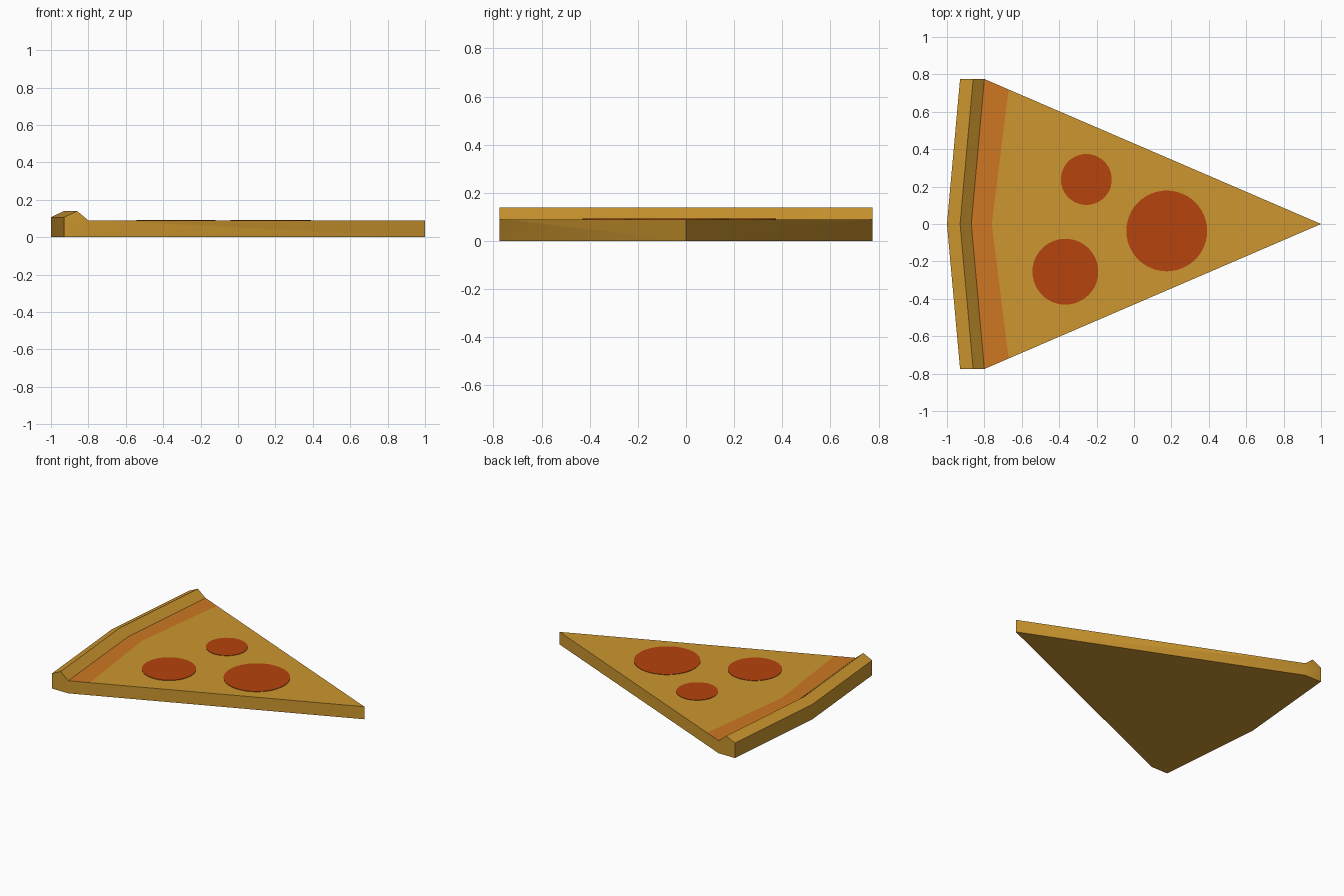
import bpy, bmesh, math

if "Cube" in bpy.data.objects:
    bpy.data.objects.remove(bpy.data.objects["Cube"])


def material(name, rgb):
    m = bpy.data.materials.new(name)
    m.diffuse_color = (*rgb, 1)
    m.use_nodes = True
    m.node_tree.nodes["Principled BSDF"].inputs["Base Color"].default_value = m.diffuse_color
    return m


gold = material("golden_dough", (0.604, 0.305, 0.028))
orange = material("sauce_orange", (0.61, 0.185, 0.016))
red = material("pepperoni_red", (0.468, 0.056, 0.004))

HALF, TOP = 0.775, 0.09
EDGE = HALF * (1.67 / 1.8)      # half width where the sauce band ends


def finish(name, bm, mats):
    bmesh.ops.recalc_face_normals(bm, faces=bm.faces)
    me = bpy.data.meshes.new(name)
    bm.to_mesh(me)
    bm.free()
    ob = bpy.data.objects.new(name, me)
    bpy.context.collection.objects.link(ob)
    for m in mats:
        me.materials.append(m)
    bpy.context.view_layer.objects.active = ob
    ob.select_set(True)
    bpy.ops.object.shade_smooth_by_angle(angle=math.radians(30))
    ob.select_set(False)
    return ob


# Slice: crust, sauce band and cheese wedge as one solid, built from three stations
bm = bmesh.new()
stations = []
for side in (-1, 0, 1):
    shift = -0.07 * (1 - abs(side))          # crust bulges outward in the middle
    y = side * HALF
    band_x = -0.67 if side else -0.76
    pts = [(-0.93 + shift, y, 0), (-0.93 + shift, y, 0.107),
           (-0.86 + shift, y, 0.14), (-0.80 + shift, y, TOP),
           (band_x, side * EDGE, TOP)]
    stations.append([bm.verts.new(p) for p in pts])
tip = bm.verts.new((1, 0, TOP))
tip_low = bm.verts.new((1, 0, 0))
left, mid, right = stations

# Back wall, crust slopes, sauce band, cheese
for a, b in ((left, mid), (mid, right)):
    for i in range(4):
        f = bm.faces.new((a[i], b[i], b[i + 1], a[i + 1]))
        f.material_index = 1 if i == 3 else 0
    bm.faces.new((a[4], b[4], tip))

# Crust ends and long side walls
low = []
for s, y in ((left, -HALF), (right, HALF)):
    foot = bm.verts.new((-0.80, y, 0))
    low.append(foot)
    bm.faces.new((s[0], s[1], s[2], s[3], foot))
    bm.faces.new((foot, s[3], s[4], tip, tip_low))
# Underside
bm.faces.new((left[0], low[0], tip_low, low[1], right[0], mid[0]))
finish("pizza_slice", bm, [gold, orange])

# Pepperoni: thin discs on the cheese
for n, (x, y, r) in enumerate([(-0.255, 0.238, 0.136), (-0.367, -0.255, 0.176),
                               (0.175, -0.037, 0.216)]):
    bm = bmesh.new()
    bmesh.ops.create_cone(bm, cap_ends=True, segments=48, radius1=r, radius2=r, depth=0.004)
    ob = finish(f"pepperoni_{n + 1}", bm, [red])
    ob.location = (x, y, TOP + 0.001)
